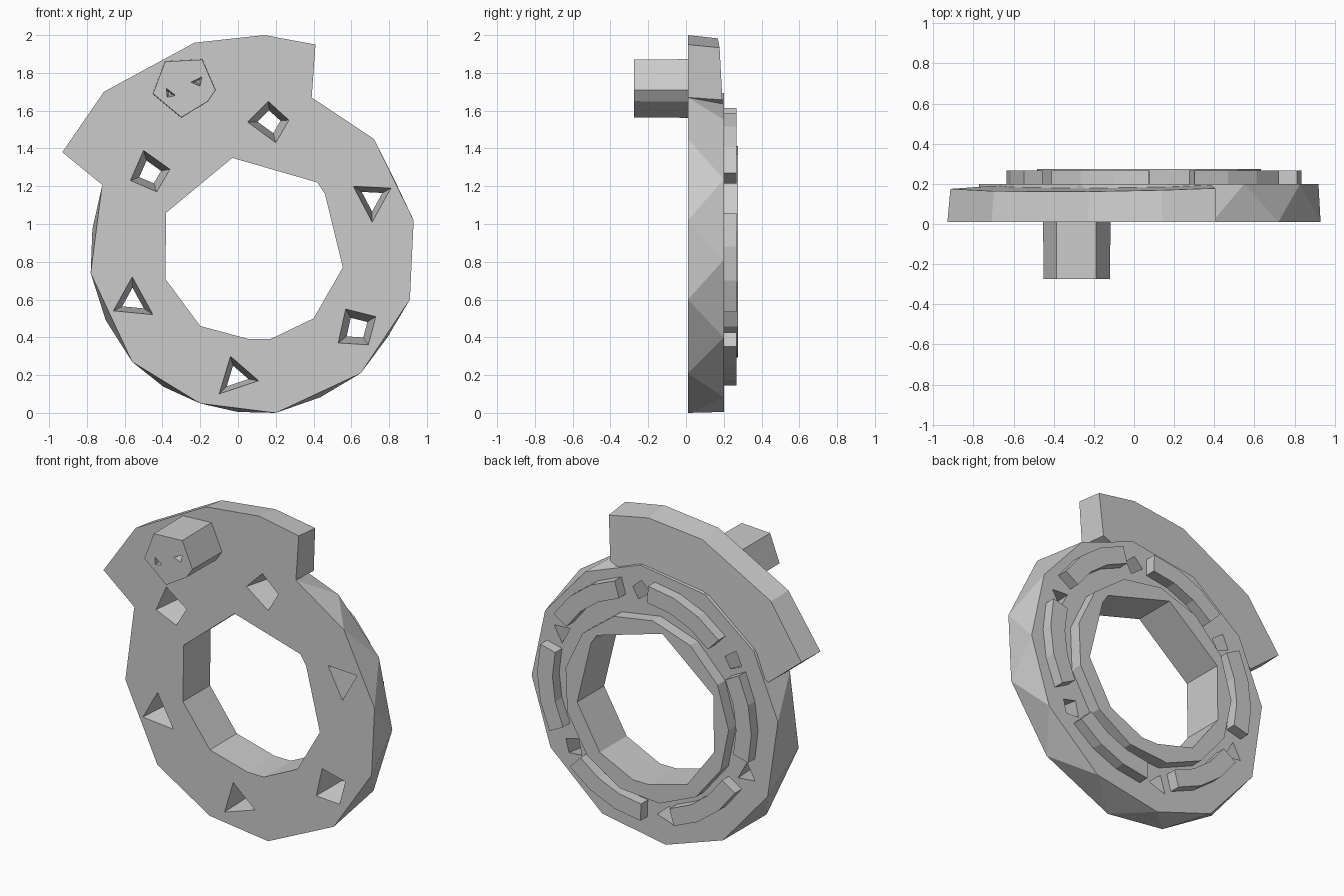
import bpy, bmesh
from math import sin, cos, radians, atan2, pi

cube = bpy.data.objects.get("Cube")
if cube:
    bpy.data.objects.remove(cube)

grey = bpy.data.materials.new("matte_grey")
grey.use_nodes = True
COLOUR = (0.6, 0.6, 0.6, 1)
grey.diffuse_color = COLOUR
grey.node_tree.nodes["Principled BSDF"].inputs["Base Color"].default_value = COLOUR

CX, CZ = 0.07, 0.85


def finish(name, bm):
    bmesh.ops.recalc_face_normals(bm, faces=bm.faces)
    mesh = bpy.data.meshes.new(name)
    bm.to_mesh(mesh)
    bm.free()
    mesh.materials.append(grey)
    obj = bpy.data.objects.new(name, mesh)
    bpy.context.collection.objects.link(obj)
    return obj


def loft(name, front, back):
    """Closed solid between two matching loops of (x, y, z) points."""
    bm = bmesh.new()
    a = [bm.verts.new(p) for p in front]
    b = [bm.verts.new(p) for p in back]
    bm.faces.new(a)
    bm.faces.new(b)
    for i in range(len(a)):
        j = (i + 1) % len(a)
        bm.faces.new((a[i], a[j], b[j], b[i]))
    return finish(name, bm)


def at(points, y):
    return [(x, y, z) for x, z in points]


def shrink(points, k):
    mx = sum(p[0] for p in points) / len(points)
    mz = sum(p[1] for p in points) / len(points)
    return [(mx + (x - mx) * k, mz + (z - mz) * k) for x, z in points]


def polar(r, angle, cx=CX, cz=CZ):
    return cx + r * cos(angle), cz + r * sin(angle)


def combine(target, other, operation):
    """Apply a boolean and discard the helper."""
    other.hide_render = True
    mod = target.modifiers.new(operation, "BOOLEAN")
    mod.operation = operation
    mod.solver = "EXACT"
    mod.object = other
    graph = bpy.context.evaluated_depsgraph_get()
    mesh = bpy.data.meshes.new_from_object(target.evaluated_get(graph))
    target.modifiers.clear()
    target.data = mesh
    bpy.data.objects.remove(other)


# Main ring: faceted rim whose back corners sit between the front corners
rim = [(0.39, 1.67), (0.72, 1.45), (0.93, 1.02), (0.91, 0.6), (0.65, 0.21),
       (0.2, 0), (-0.2, 0.05), (-0.56, 0.27), (-0.78, 0.74), (-0.72, 1.2),
       (-0.45, 1.5), (-0.05, 1.67)]
bm = bmesh.new()
for i, (x, z) in enumerate(rim):
    nx, nz = rim[(i + 1) % len(rim)]
    bm.verts.new((x, 0.01, z))
    mid = atan2((z + nz) / 2 - CZ, (x + nx) / 2 - CX)
    bx, bz = polar(0.85, mid)
    bm.verts.new((bx, 0.2, max(bz, 0.005)))
hull = bmesh.ops.convex_hull(bm, input=bm.verts)
bmesh.ops.dissolve_limit(bm, angle_limit=radians(1), verts=bm.verts, edges=bm.edges)
body = finish("ring_body", bm)

# Fan-shaped flange on the upper side, thinning outwards
fan = [(-0.93, 1.38), (-0.71, 1.7), (-0.23, 1.96), (0.14, 2), (0.41, 1.95),
       (0.39, 1.67), (0.1, 1.55), (-0.3, 1.45), (-0.71, 1.2)]


def flange_back(x, z):
    x, z = CX + (x - CX) * 0.985, CZ + (z - CZ) * 0.985
    s = -0.42 * (x - CX) + 0.9 * (z - CZ)
    return x, 0.195 - 0.06 * (s - 0.55), z


flange = loft("flange", at(fan, 0.01), [flange_back(x, z) for x, z in fan])
combine(body, flange, "UNION")

# Raised lip around the bore
lip_loop = [polar(0.565, 2 * pi * i / 13 + 0.2, 0.08) for i in range(13)]
combine(body, loft("lip", at(lip_loop, 0.1), at(lip_loop, 0.275)), "UNION")

# Bore
bore = [(-0.03, 1.35), (0.42, 1.22), (0.46, 1.16), (0.555, 0.77), (0.4, 0.5),
        (0.17, 0.39), (0.06, 0.39), (-0.2, 0.46), (-0.385, 0.71), (-0.38, 1.06)]
combine(body, loft("bore_cutter", at(bore, -0.1), at(bore, 0.4)), "DIFFERENCE")

# Six tapered bolt holes
bolt_holes = [
    [(0.05, 1.54), (0.16, 1.65), (0.27, 1.55), (0.2, 1.43)],
    [(-0.5, 1.39), (-0.36, 1.29), (-0.43, 1.17), (-0.57, 1.23)],
    [(-0.56, 0.72), (-0.45, 0.52), (-0.66, 0.54)],
    [(-0.04, 0.3), (0.11, 0.17), (-0.1, 0.1)],
    [(0.57, 0.55), (0.73, 0.51), (0.69, 0.36), (0.53, 0.37)],
    [(0.61, 1.2), (0.81, 1.19), (0.71, 1.01)],
]
for hole in bolt_holes:
    cutter = loft("hole_cutter", at(shrink(hole, 1.02), 0), at(shrink(hole, 0.5), 0.22))
    combine(body, cutter, "DIFFERENCE")

# Six curved blocks between the bolt holes on the back
for n in range(6):
    middle = 53 + 60 * n
    angles = [radians(middle + d) for d in (-21, -7, 7, 21)]
    arc = [polar(0.735, a, 0.1, 0.88) for a in angles]
    arc += [polar(0.63, a, 0.1, 0.88) for a in reversed(angles)]
    loft(f"back_block_{n + 1}", at(arc, 0.18), at(arc, 0.267))

# Six-sided peg on the front with two small pits
peg_loop = [(-0.45, 1.69), (-0.385, 1.86), (-0.19, 1.87), (-0.12, 1.71),
            (-0.16, 1.65), (-0.3, 1.565)]
peg = loft("front_peg", at(peg_loop, -0.275), at(shrink(peg_loop, 1.02), 0.03))
pits = [[(-0.38, 1.72), (-0.33, 1.68), (-0.375, 1.67)],
        [(-0.25, 1.75), (-0.19, 1.78), (-0.2, 1.73)]]
for pit in pits:
    cutter = loft("pit_cutter", at(pit, -0.29), at(shrink(pit, 0.4), -0.1))
    combine(peg, cutter, "DIFFERENCE")
